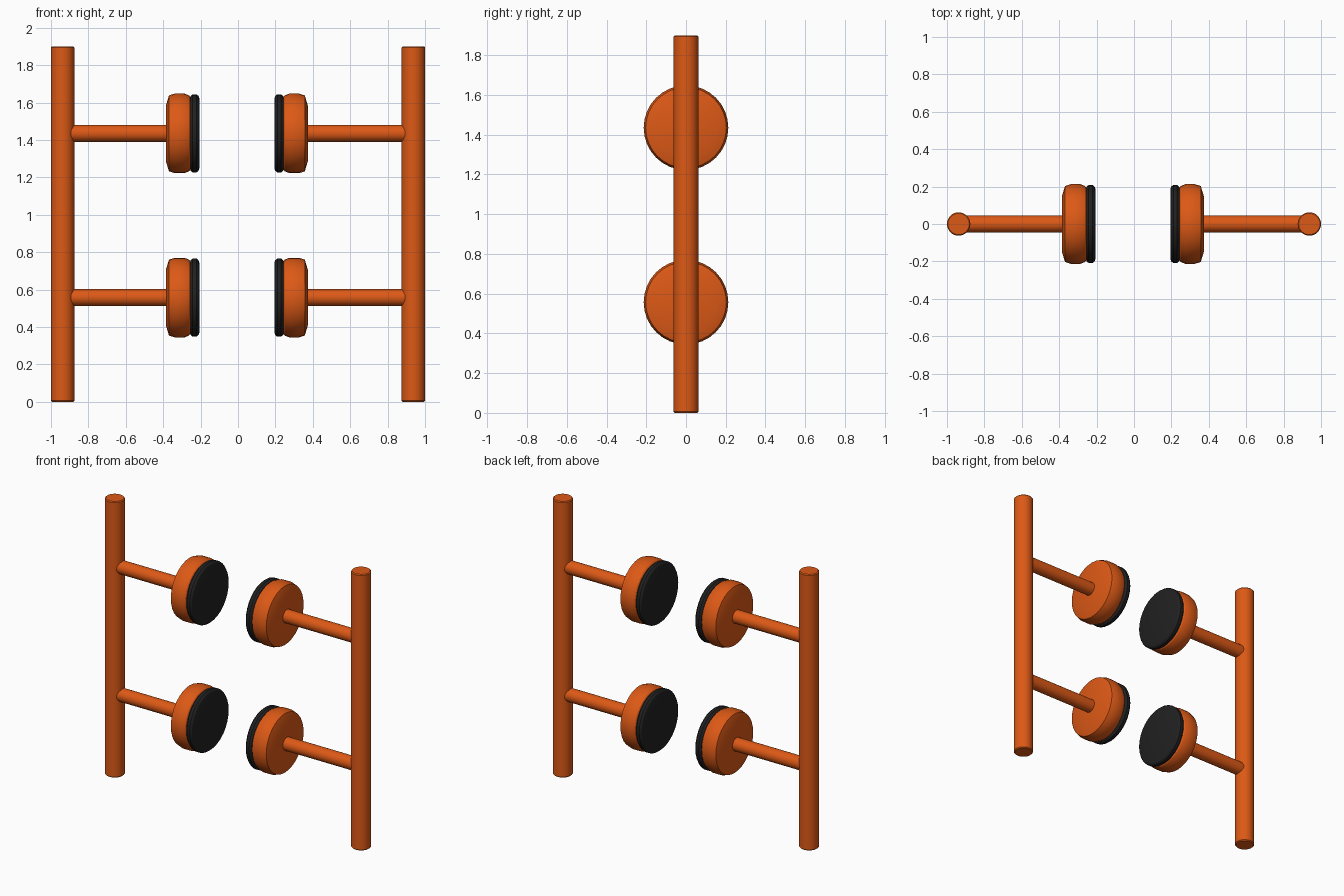
import bpy, bmesh, math
from mathutils import Matrix

if "Cube" in bpy.data.objects:
    bpy.data.objects.remove(bpy.data.objects["Cube"])


def material(name, color):
    m = bpy.data.materials.new(name)
    m.diffuse_color = color
    m.use_nodes = True
    m.node_tree.nodes["Principled BSDF"].inputs["Base Color"].default_value = m.diffuse_color
    return m


orange = material("orange_paint", (0.72, 0.1, 0.008, 1))
black = material("black_rubber", (0.015, 0.015, 0.015, 1))


def lathe(name, profile, sides, matrix, mat):
    """Revolve (height, radius) points about z, cap both ends, then place."""
    bm = bmesh.new()
    rings = []
    for h, r in profile:
        rings.append([bm.verts.new((r * math.cos(2 * math.pi * i / sides),
                                    r * math.sin(2 * math.pi * i / sides), h))
                      for i in range(sides)])
    for a, b in zip(rings, rings[1:]):
        for i in range(sides):
            j = (i + 1) % sides
            bm.faces.new((a[i], a[j], b[j], b[i]))
    bm.faces.new(rings[0][::-1])
    bm.faces.new(rings[-1])
    bm.transform(matrix)
    bmesh.ops.recalc_face_normals(bm, faces=bm.faces)
    me = bpy.data.meshes.new(name)
    bm.to_mesh(me)
    bm.free()
    me.materials.append(mat)
    ob = bpy.data.objects.new(name, me)
    bpy.context.collection.objects.link(ob)
    bpy.ops.object.select_all(action='DESELECT')
    ob.select_set(True)
    bpy.context.view_layer.objects.active = ob
    bpy.ops.object.shade_smooth_by_angle(angle=math.radians(30))
    return ob


# Profiles run outward along the axis
POST = [(0, 0.057), (0.006, 0.0625), (1.894, 0.0625), (1.9, 0.057)]
ARM = [(0.34, 0.045), (0.92, 0.045)]
HUB = [(0.24, 0.19), (0.25, 0.203), (0.275, 0.213), (0.325, 0.213),
       (0.357, 0.203), (0.373, 0.15)]
PAD = [(0.195, 0.188), (0.199, 0.2), (0.21, 0.209), (0.23, 0.209),
       (0.241, 0.2), (0.245, 0.188)]

for side, sign, shift in (("left", -1, 0.012), ("right", 1, 0.0)):
    # Upright post
    lathe(side + "_post", POST, 32,
          Matrix.Translation((sign * 0.9375, 0, 0)), orange)
    for level, z in (("lower", 0.557), ("upper", 1.435)):
        turn = (Matrix.Translation((sign * shift, 0, z))
                @ Matrix.Rotation(sign * math.pi / 2, 4, 'Y'))
        tag = f"{side}_{level}_"
        # Horizontal arm, round hub and rubber pad facing the middle
        lathe(tag + "arm", ARM, 32, turn, orange)
        lathe(tag + "hub", HUB, 32, turn, orange)
        lathe(tag + "pad", PAD, 32, turn, black)
